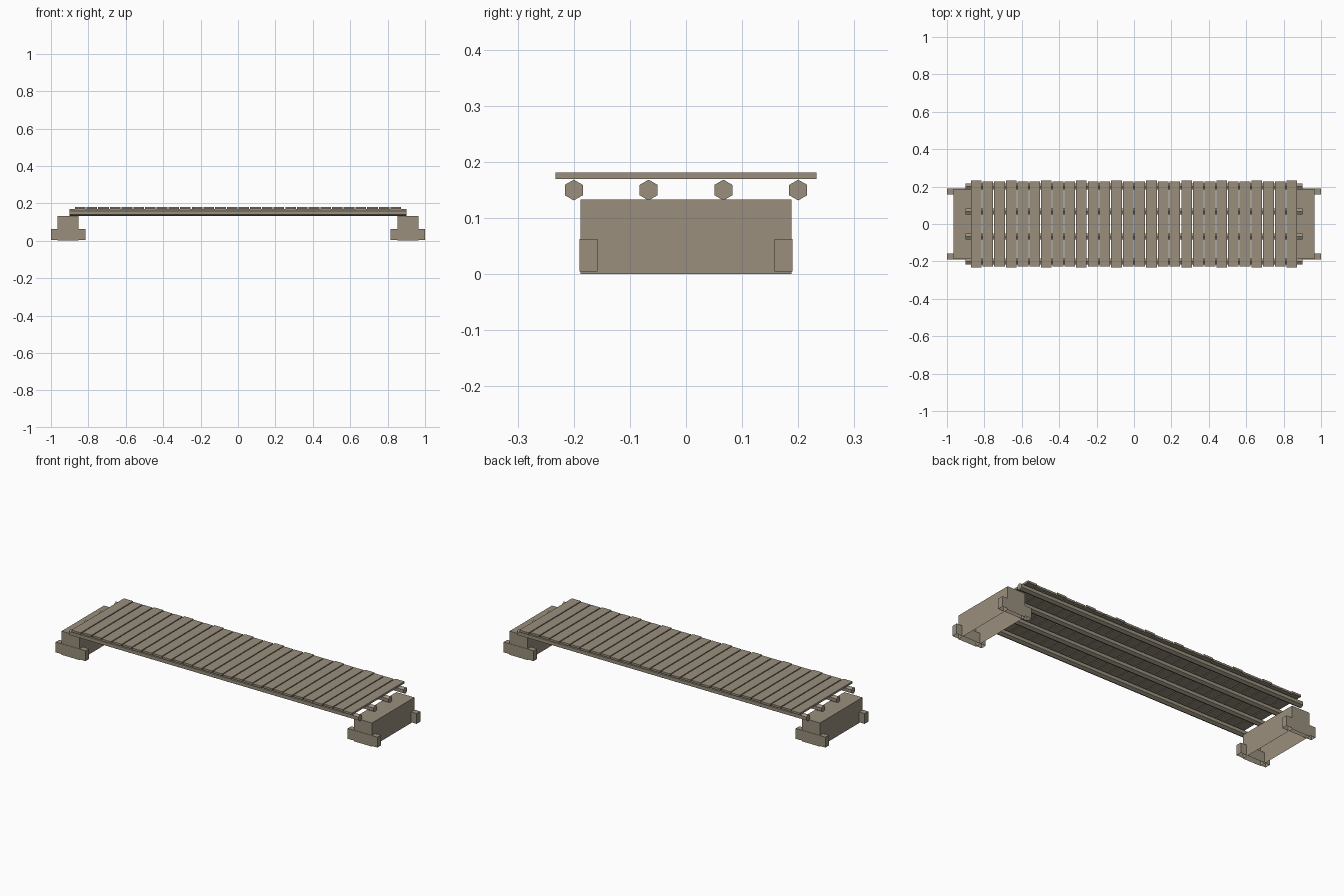
import bpy, bmesh, math
from mathutils import Matrix

cube = bpy.data.objects.get("Cube")
if cube:
    bpy.data.objects.remove(cube, do_unlink=True)

# Single weathered timber and stone colour
mat = bpy.data.materials.new("weathered_taupe")
mat.use_nodes = True
colour = (0.32, 0.275, 0.205, 1)
mat.diffuse_color = colour
mat.node_tree.nodes["Principled BSDF"].inputs["Base Color"].default_value = colour


def finish(name, bm):
    mesh = bpy.data.meshes.new(name)
    bm.to_mesh(mesh)
    bm.free()
    mesh.materials.append(mat)
    obj = bpy.data.objects.new(name, mesh)
    bpy.context.collection.objects.link(obj)
    return obj


def box(name, low, high, open_bottom=False):
    bm = bmesh.new()
    bmesh.ops.create_cube(bm, size=1)
    for v in bm.verts:
        v.co = [l + (c + 0.5) * (h - l) for l, c, h in zip(low, v.co, high)]
    if open_bottom:
        base = [f for f in bm.faces if f.normal.z < -0.9]
        bmesh.ops.delete(bm, geom=base, context='FACES_ONLY')
    return finish(name, bm)


def hex_beam(name, y, z, radius, length):
    bm = bmesh.new()
    bmesh.ops.create_cone(bm, cap_ends=True, segments=6, radius1=radius,
                          radius2=radius, depth=length,
                          matrix=Matrix.Translation((0, y, z))
                          @ Matrix.Rotation(math.pi / 2, 4, 'Y'))
    # Keep a point of the hexagon facing straight up
    if max(v.co.z for v in bm.verts) < z + radius * 0.95:
        bmesh.ops.rotate(bm, verts=bm.verts, cent=(0, y, z),
                         matrix=Matrix.Rotation(math.pi / 6, 3, 'X'))
    return finish(name, bm)


# Four hexagonal beams spanning the gap
for i in range(4):
    hex_beam(f"beam_{i + 1}", -0.2 + i * 0.4 / 3, 0.15, 0.0185, 1.8)

# Deck planks, every third one slightly longer
count, pitch, half_width = 28, 0.0625, 0.0285
for i in range(count):
    x = (i - (count - 1) / 2) * pitch
    half = 0.233 if i % 3 == 0 else 0.226
    box(f"plank_{i + 1}", (x - half_width, -half, 0.17),
        (x + half_width, half, 0.181))

# Hollow end supports with a side foot at the front and back
for side, sx in (("left", 1), ("right", -1)):
    x0, x1 = sorted((sx * 0.853, sx * 0.965))
    box(f"{side}_support", (x0, -0.188, 0), (x1, 0.188, 0.133), True)
    x0, x1 = sorted((sx * 0.815, sx * 1.0))
    for end, sy in (("front", -1), ("back", 1)):
        y0, y1 = sorted((sy * 0.158, sy * 0.19))
        box(f"{side}_{end}_foot", (x0, y0, 0.005), (x1, y1, 0.063), True)
